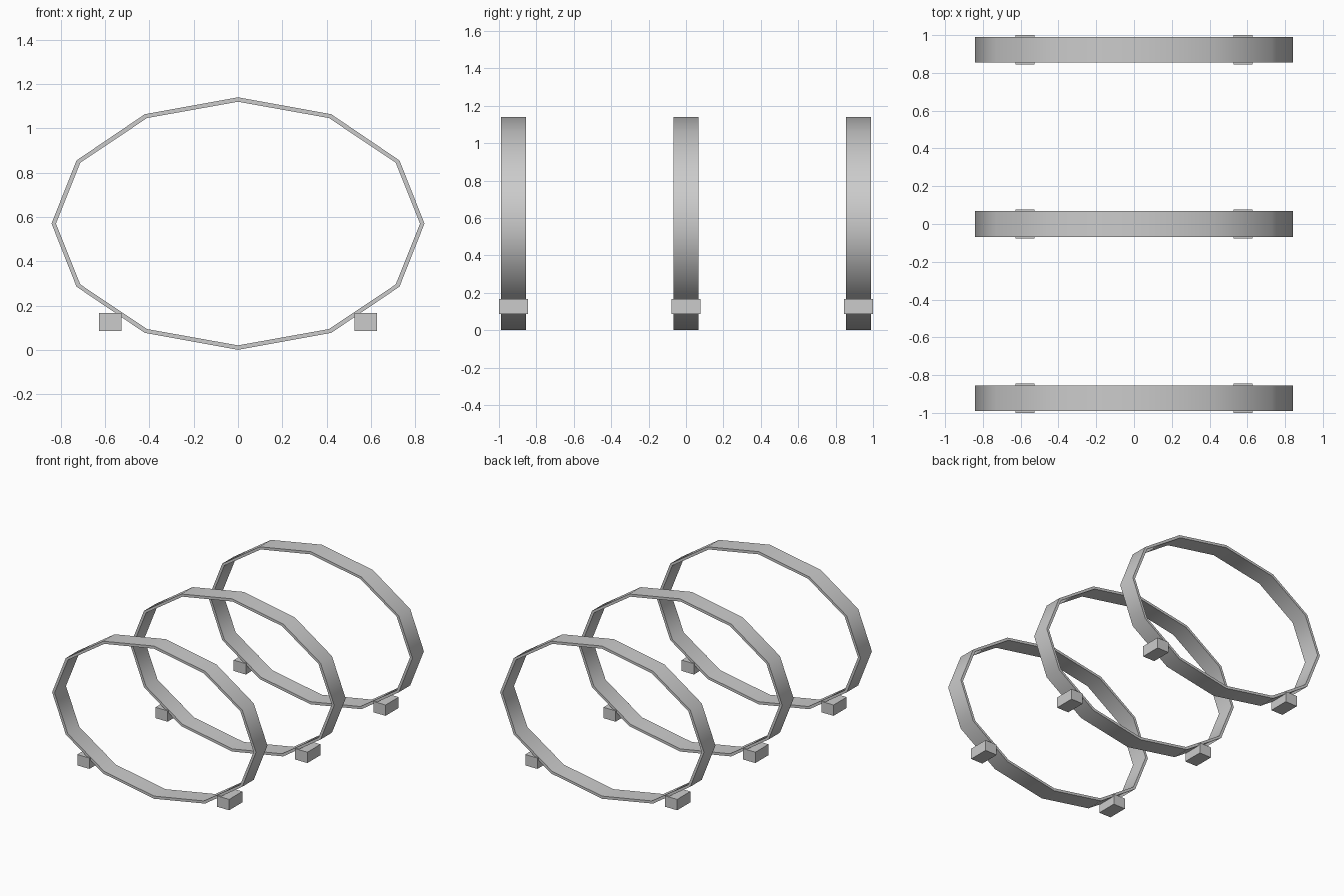
import bpy, bmesh, math

if "Cube" in bpy.data.objects:
    bpy.data.objects.remove(bpy.data.objects["Cube"])

SEGMENTS = 12
RX, RZ, THICK = 0.842, 0.57, 0.02     # outer radii and wall of each hoop
HOOP_HALF = 0.0675                    # half width of a hoop along y
FOOT_X, FOOT_Z = 0.577, 0.126
FOOT_SIZE = (0.10, 0.155, 0.081)

grey = bpy.data.materials.new("plain_grey")
grey.diffuse_color = (0.6, 0.6, 0.6, 1)
grey.use_nodes = True
grey.node_tree.nodes["Principled BSDF"].inputs["Base Color"].default_value = grey.diffuse_color


def add_object(name, bm, location):
    bmesh.ops.recalc_face_normals(bm, faces=bm.faces)
    mesh = bpy.data.meshes.new(name)
    bm.to_mesh(mesh)
    bm.free()
    mesh.materials.append(grey)
    obj = bpy.data.objects.new(name, mesh)
    obj.location = location
    bpy.context.collection.objects.link(obj)
    return obj


def add_hoop(name, y):
    bm = bmesh.new()
    # rectangular wall section swept round a twelve-sided ellipse
    section = [(0, -HOOP_HALF), (0, HOOP_HALF), (THICK, HOOP_HALF), (THICK, -HOOP_HALF)]
    rings = []
    for i in range(SEGMENTS):
        a = 2 * math.pi * i / SEGMENTS
        rings.append([bm.verts.new(((RX - d) * math.cos(a), w, (RZ - d) * math.sin(a)))
                      for d, w in section])
    for i in range(SEGMENTS):
        r, s = rings[i], rings[(i + 1) % SEGMENTS]
        for k in range(4):
            n = (k + 1) % 4
            bm.faces.new((r[k], r[n], s[n], s[k]))
    obj = add_object(name, bm, (0, y, RZ))
    # smooth round the hoop, sharp at the rims
    bpy.ops.object.select_all(action='DESELECT')
    obj.select_set(True)
    bpy.context.view_layer.objects.active = obj
    bpy.ops.object.shade_smooth_by_angle(angle=math.radians(60))


def add_foot(name, x, y):
    bm = bmesh.new()
    bmesh.ops.create_cube(bm, size=1)
    bmesh.ops.scale(bm, vec=FOOT_SIZE, verts=bm.verts)
    add_object(name, bm, (x, y, FOOT_Z))


# three hoops, each resting on two block feet
for place, y in (("front", -0.9225), ("middle", 0), ("back", 0.9225)):
    add_hoop(place + "_hoop", y)
    for side, sx in (("left", -1), ("right", 1)):
        add_foot(f"{place}_{side}_foot", sx * FOOT_X, y)
